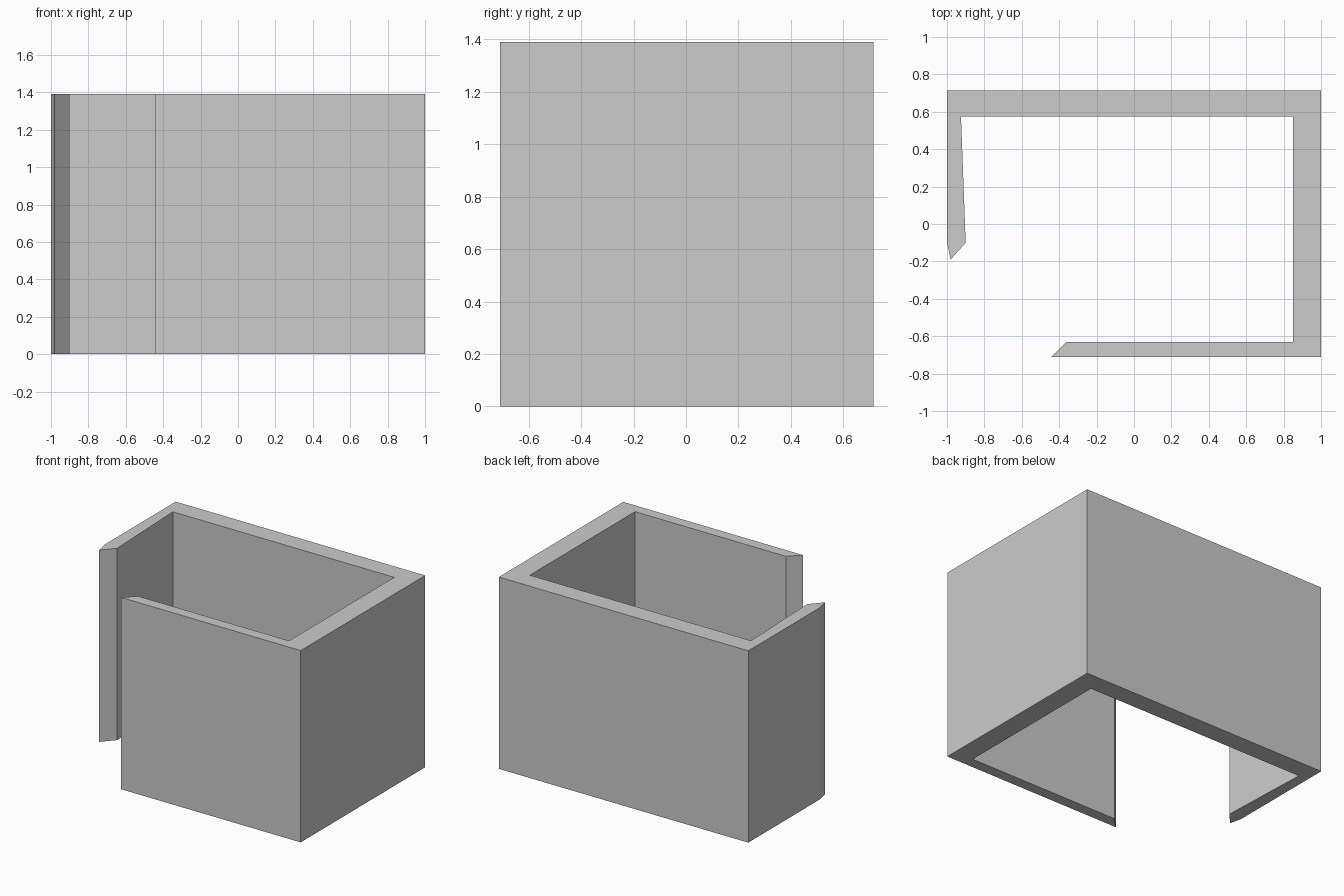
import bpy
import bmesh

if "Cube" in bpy.data.objects:
    bpy.data.objects.remove(bpy.data.objects["Cube"])

HEIGHT = 1.39

# Plan outline of the open-cornered wall, counter-clockwise
outline = [
    (-0.44, -0.71), (1.0, -0.71), (1.0, 0.715), (-1.0, 0.715),    # outer faces
    (-1.0, -0.10), (-0.98, -0.19), (-0.90, -0.10),                # left wall end
    (-0.925, 0.575), (0.85, 0.575), (0.85, -0.63), (-0.36, -0.63) # inner faces
]

# Extrude the plan upward into solid walls, open at top and bottom
bm = bmesh.new()
base = bm.faces.new([bm.verts.new((x, y, 0)) for x, y in outline])
result = bmesh.ops.extrude_face_region(bm, geom=[base], use_keep_orig=True)
top = [g for g in result["geom"] if isinstance(g, bmesh.types.BMVert)]
bmesh.ops.translate(bm, verts=top, vec=(0, 0, HEIGHT))
bmesh.ops.recalc_face_normals(bm, faces=bm.faces[:])

mesh = bpy.data.meshes.new("room_walls")
bm.to_mesh(mesh)
bm.free()
walls = bpy.data.objects.new("room_walls", mesh)
bpy.context.collection.objects.link(walls)
